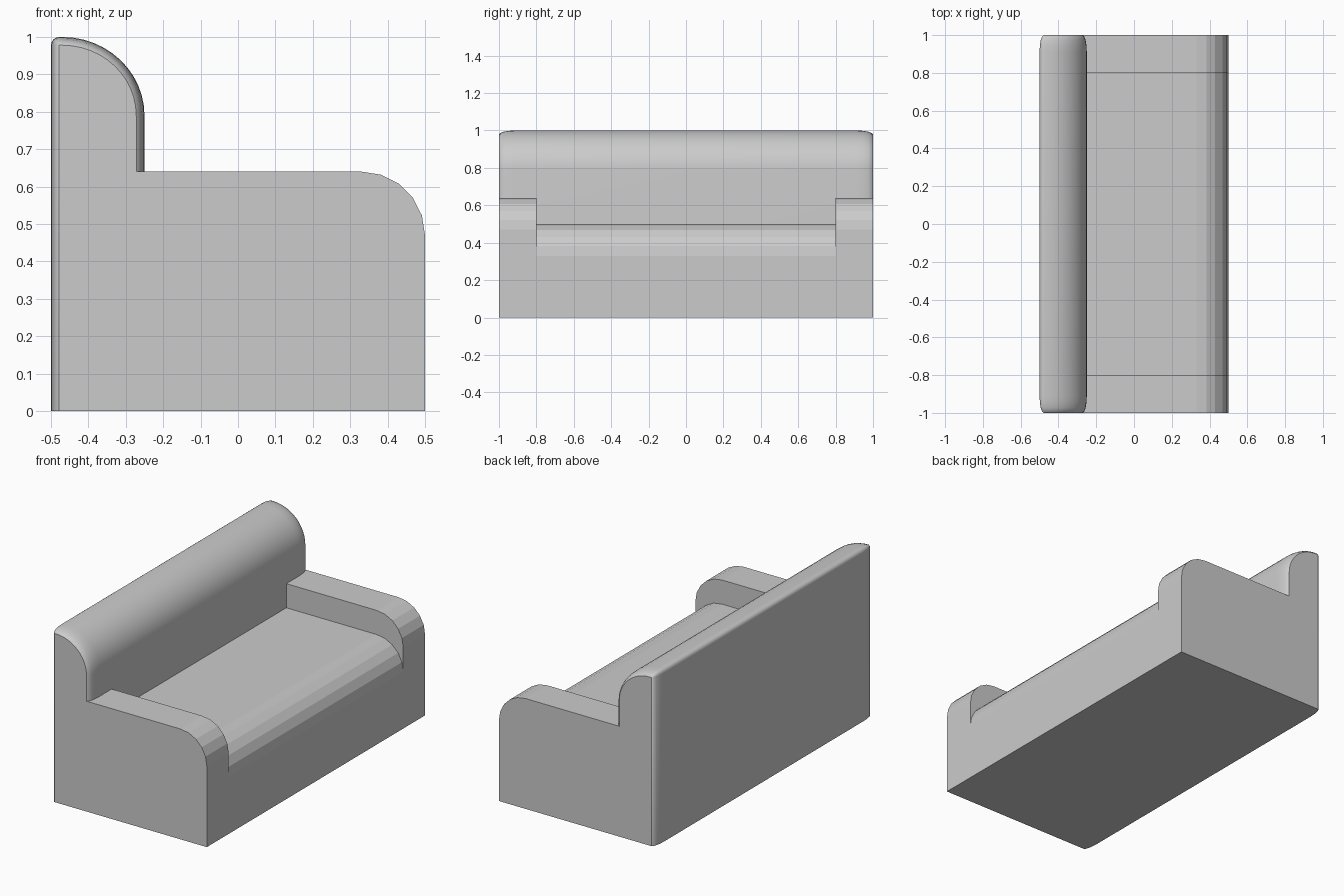
import bpy, bmesh
from math import sin, cos, pi, radians

if "Cube" in bpy.data.objects:
    bpy.data.objects.remove(bpy.data.objects["Cube"])


def arc(cx, cz, rx, rz, steps):
    """Quarter ellipse from the right-hand side up to the top."""
    return [(cx + rx * cos(pi / 2 * i / steps), cz + rz * sin(pi / 2 * i / steps))
            for i in range(steps + 1)]


def prism(profile, y0, y1):
    """Extrude an x-z profile along y."""
    bm = bmesh.new()
    face = bm.faces.new([bm.verts.new((x, y0, z)) for x, z in profile])
    ext = bmesh.ops.extrude_face_region(bm, geom=[face])
    moved = [v for v in ext["geom"] if isinstance(v, bmesh.types.BMVert)]
    bmesh.ops.translate(bm, verts=moved, vec=(0, y1 - y0, 0))
    bmesh.ops.recalc_face_normals(bm, faces=bm.faces)
    return bm


def finish(name, bm):
    mesh = bpy.data.meshes.new(name)
    bm.to_mesh(mesh)
    bm.free()
    obj = bpy.data.objects.new(name, mesh)
    bpy.context.collection.objects.link(obj)
    return obj


def cushion_profile(back, top):
    """Block with a faceted, rounded front top edge."""
    return [(back, 0), (0.5, 0)] + arc(0.33, top - 0.17, 0.17, 0.17, 5) + [(back, top)]


# Seat between the arms
finish("seat", prism(cushion_profile(-0.27, 0.5), -0.8, 0.8))

# Arms, one on each side
for name, y0, y1 in (("arm_left", -1, -0.8), ("arm_right", 0.8, 1)):
    finish(name, prism(cushion_profile(-0.28, 0.64), y0, y1))

# Backrest: edges rounded on a short block, then stretched to full width
STRETCH = 4
half = 1 / STRETCH
profile = [(-0.5, 0), (-0.25, 0)] + arc(-0.47, 0.79, 0.22, 0.21, 12) + [(-0.5, 1)]
bm = prism(profile, -half, half)


def rounded(edge):
    a, b = (v.co for v in edge.verts)
    on_floor = a.z < 0.01 and b.z < 0.01
    end_cap = abs(a.y - b.y) < 0.01
    back_top = a.x < -0.49 and b.x < -0.49 and a.z > 0.99 and b.z > 0.99
    return (end_cap and not on_floor) or back_top


bmesh.ops.bevel(bm, geom=[e for e in bm.edges if rounded(e)], offset=0.022,
                offset_type='OFFSET', segments=4, profile=0.5,
                affect='EDGES', clamp_overlap=True)
bmesh.ops.scale(bm, verts=bm.verts, vec=(1, STRETCH, 1))
backrest = finish("backrest", bm)
backrest.data.shade_smooth()
backrest.data.set_sharp_from_angle(angle=radians(35))
